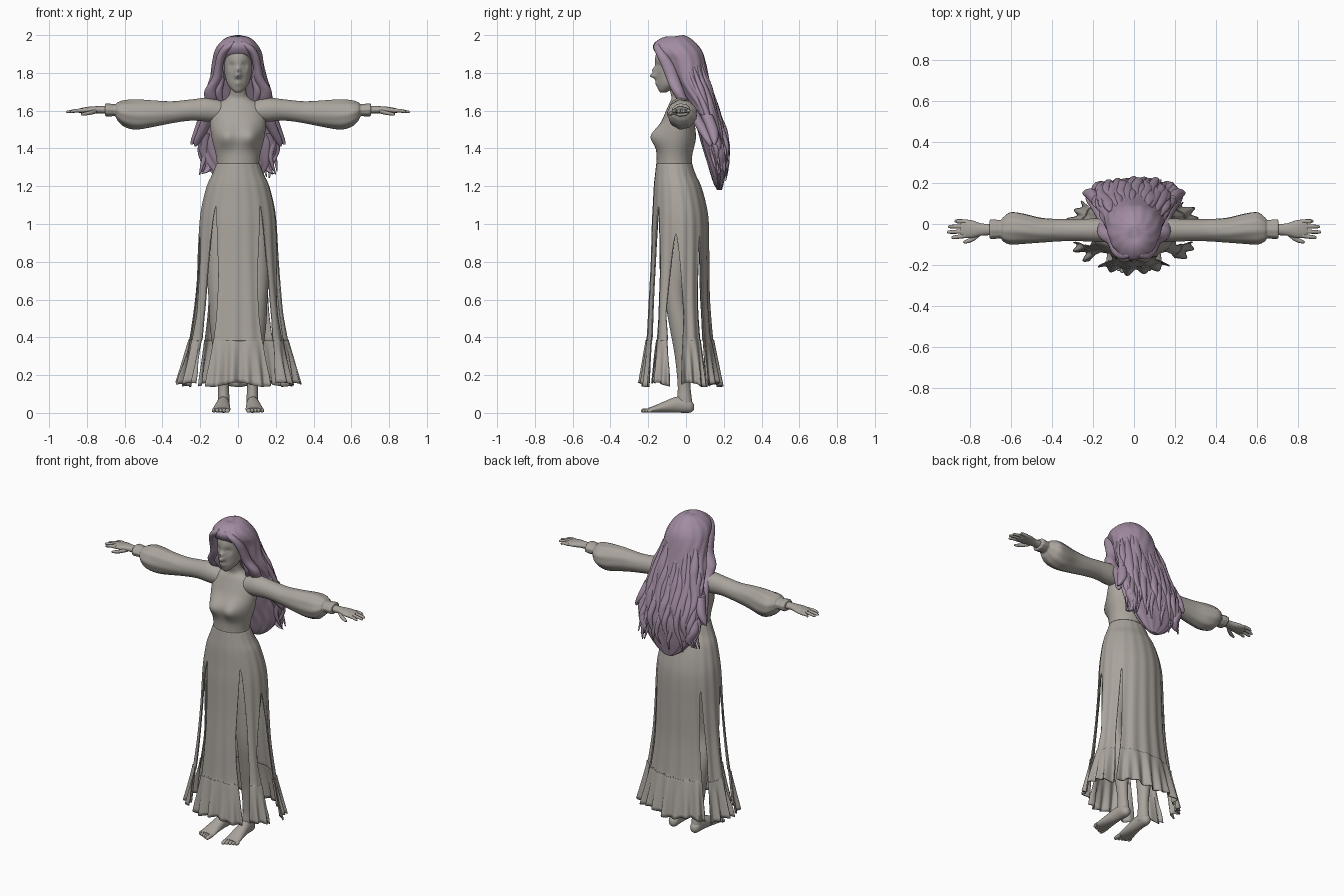
import bpy, bmesh, math, random
from mathutils import Vector

random.seed(4)


def material(name, rgb):
    m = bpy.data.materials.new(name)
    m.diffuse_color = (*rgb, 1)
    return m


GREY = material("warm grey", (0.40, 0.37, 0.335))
MAUVE = material("mauve hair", (0.36, 0.265, 0.36))


def finish(name, bm, mat):
    bmesh.ops.recalc_face_normals(bm, faces=bm.faces)
    me = bpy.data.meshes.new(name)
    bm.to_mesh(me)
    bm.free()
    ob = bpy.data.objects.new(name, me)
    bpy.context.collection.objects.link(ob)
    me.materials.append(mat)
    return ob


def spline(rows, sub):
    """Smooth interpolation through rows of numbers."""
    out = []
    for i in range(len(rows) - 1):
        a, b, c, d = rows[max(i - 1, 0)], rows[i], rows[i + 1], rows[min(i + 2, len(rows) - 1)]
        for k in range(sub):
            t = k / sub
            out.append([0.5 * (2 * q + (r - p) * t + (2 * p - 5 * q + 4 * r - s) * t * t
                               + (3 * q - p - 3 * r + s) * t ** 3)
                        for p, q, r, s in zip(a, b, c, d)])
    return out + [list(rows[-1])]


def loft(name, axis, rows, mat=GREY, n=24, sub=4, s=1, ripple=None):
    """Elliptical rings (position, centre1, centre2, radius1, radius2) along an axis; s mirrors x."""
    bm = bmesh.new()
    rings = []
    for p, c1, c2, r1, r2 in spline(rows, sub):
        ring = []
        for i in range(n):
            t = math.tau * i / n
            f = ripple(t, p) if ripple else 1
            u, v = c1 + max(r1, 0.001) * f * math.cos(t), c2 + max(r2, 0.001) * f * math.sin(t)
            co = {"x": (p, u, v), "y": (u, p, v), "z": (u, v, p)}[axis]
            ring.append(bm.verts.new((co[0] * s, co[1], co[2])))
        rings.append(ring)
    for a, b in zip(rings, rings[1:]):
        for i in range(n):
            j = (i + 1) % n
            bm.faces.new((a[i], a[j], b[j], b[i]))
    bm.faces.new(rings[0])
    bm.faces.new(rings[-1])
    return finish(name, bm, mat)


def bump(ob, centre, radius, offset):
    """Soft local push on a mesh."""
    c, o = Vector(centre), Vector(offset)
    for v in ob.data.vertices:
        v.co += o * math.exp(-(v.co - c).length_squared / (2 * radius ** 2))


# Bodice with neck
torso = loft("bodice_and_neck", "z", [
    (1.28, 0, -.062, .115, .093), (1.32, 0, -.062, .112, .093), (1.37, 0, -.06, .118, .094),
    (1.45, 0, -.048, .138, .10), (1.52, 0, -.042, .147, .09), (1.58, 0, -.035, .142, .078),
    (1.635, 0, -.03, .115, .06), (1.665, 0, -.03, .062, .047), (1.70, 0, -.042, .043, .042),
    (1.77, 0, -.06, .04, .042)], n=48, sub=6)
for s in (-1, 1):
    bump(torso, (s * .065, -.14, 1.465), .042, (0, -.05, 0))

# Head with sculpted features
head = loft("head", "z", [
    (1.695, 0, -.122, .012, .012), (1.71, 0, -.112, .032, .034), (1.74, 0, -.09, .055, .062),
    (1.78, 0, -.07, .068, .086), (1.84, 0, -.06, .075, .104), (1.90, 0, -.05, .075, .109),
    (1.95, 0, -.045, .055, .085), (1.97, 0, -.045, .02, .03)], n=64, sub=8)
bump(head, (0, -.158, 1.785), .011, (0, -.036, 0))
bump(head, (0, -.162, 1.815), .01, (0, -.018, 0))
bump(head, (0, -.15, 1.747), .014, (0, -.01, 0))
for s in (-1, 1):
    bump(head, (s * .032, -.15, 1.835), .014, (0, .014, 0))
    bump(head, (s * .032, -.145, 1.83), .007, (0, -.008, 0))

# Sleeves, hands, legs and feet
for s, side in ((-1, "left"), (1, "right")):
    loft(side + "_sleeve", "x", [
        (.08, -.03, 1.595, .05, .055), (.16, -.03, 1.605, .058, .063), (.25, -.03, 1.603, .054, .056),
        (.35, -.03, 1.592, .054, .058), (.45, -.03, 1.585, .06, .07), (.54, -.022, 1.58, .073, .079),
        (.60, -.02, 1.585, .078, .07), (.635, -.025, 1.595, .06, .05), (.65, -.025, 1.602, .044, .032),
        (.675, -.025, 1.603, .046, .033), (.70, -.025, 1.604, .046, .033), (.705, -.025, 1.604, .03, .02)],
        n=36, sub=6, s=s,
        ripple=lambda t, p: 1 + .03 * max(0, min(1, (p - .3) * 4)) * math.sin(9 * t + 8 * p))
    loft(side + "_hand", "x", [
        (.68, -.027, 1.604, .028, .022), (.74, -.027, 1.605, .029, .019), (.79, -.025, 1.603, .043, .018),
        (.83, -.023, 1.60, .044, .014), (.845, -.023, 1.60, .036, .009)], s=s)
    for k, (y, tip) in enumerate(((-.057, .89), (-.034, .91), (-.011, .905), (.012, .875))):
        loft(f"{side}_finger_{k + 1}", "x", [
            (.82, y, 1.601, .011, .011), (.86, y * 1.1, 1.60, .010, .009),
            (tip - .008, y * 1.15, 1.594, .008, .007), (tip, y * 1.15, 1.593, .003, .003)], n=10, s=s)
    loft(side + "_thumb", "x", [
        (.75, -.045, 1.597, .014, .012), (.785, -.072, 1.588, .013, .011),
        (.82, -.086, 1.582, .009, .008), (.832, -.088, 1.58, .003, .003)], n=10, s=s)
    loft(side + "_leg", "z", [
        (1.15, .07, -.03, .075, .085), (.95, .09, -.035, .085, .09), (.80, .095, -.048, .077, .075),
        (.62, .10, -.058, .057, .056), (.45, .094, -.03, .054, .056), (.30, .085, -.015, .042, .044),
        (.15, .078, -.01, .029, .034), (.08, .076, -.008, .031, .038), (.03, .076, -.002, .032, .04)],
        n=28, sub=5, s=s)
    loft(side + "_foot", "y", [
        (.042, .076, .03, .012, .015), (.02, .076, .035, .03, .034), (-.04, .078, .044, .034, .043),
        (-.11, .083, .032, .041, .031), (-.17, .087, .019, .047, .018), (-.20, .087, .014, .044, .013)], s=s)
    for k in range(5):
        x, tip = .056 + .018 * k, -.238 + .008 * k
        w = .013 if k == 0 else .010
        loft(f"{side}_toe_{k + 1}", "y", [
            (-.18, x, .014, w, .012), (tip + .01, x, .012, w, .011), (tip, x, .010, .005, .005)], n=10, s=s)

# Skirt: panels split by tapering slits, ending in a flared ruffle
PROFILE = spline([  # z, half width, front y, back y
    (1.32, .114, -.157, .032), (1.26, .138, -.164, .052), (1.20, .165, -.17, .08),
    (1.10, .19, -.175, .107), (1.00, .203, -.18, .12), (.80, .214, -.185, .122),
    (.60, .230, -.195, .125), (.40, .258, -.205, .14), (.37, .268, -.212, .148),
    (.15, .315, -.237, .183)], 7)
half = [(-52, 10, 1.10), (-9, 17, .95), (42, 5, .95)]  # centre, half width in degrees, top
SLITS = half + [(180 - c, w, z) for c, w, z in reversed(half)]


def opening(slit, z):
    w = slit[1] * min(1, max(0, slit[2] - z) / .4) ** .7
    return w * (1 - .45 * max(0, min(1, (.5 - z) / .3)))


bm = bmesh.new()
for i, a in enumerate(SLITS):
    b = SLITS[(i + 1) % len(SLITS)]
    end = b[0] + (360 if i == len(SLITS) - 1 else 0)
    cols = max(10, int((end - a[0]) / 1.6))
    rows = []
    for z, wide, front, back in PROFILE:
        lo, hi = a[0] + opening(a, z), end - opening(b, z)
        d = (1.32 - z) / 1.17
        flare = max(0, min(1, (.40 - z) / .25))
        row = []
        for k in range(cols + 1):
            t = math.radians(lo + (hi - lo) * k / cols)
            f = 1 + (.004 + .022 * d) * math.sin(18 * t) + .06 * flare * math.sin(26 * t + 1)
            row.append(bm.verts.new((wide * f * math.cos(t),
                                     (front + back) / 2 + (back - front) / 2 * f * math.sin(t),
                                     z + .012 * flare * math.sin(7 * t))))
        rows.append(row)
    for r, q in zip(rows, rows[1:]):
        for k in range(cols):
            bm.faces.new((r[k], r[k + 1], q[k + 1], q[k]))
bmesh.ops.remove_doubles(bm, verts=bm.verts, dist=.0002)
skirt = finish("skirt", bm, GREY)
cloth = skirt.modifiers.new("cloth thickness", "SOLIDIFY")
cloth.thickness, cloth.offset = .006, -1

# Hair: main mass, given as z, half width, front y, back y
MASS = [(2.0, .02, -.07, -.01), (1.985, .065, -.13, .02), (1.95, .103, -.172, .06),
        (1.91, .125, -.163, .088), (1.86, .135, -.115, .103), (1.78, .148, -.075, .12),
        (1.70, .17, -.025, .138), (1.60, .178, .03, .165), (1.50, .185, .06, .20),
        (1.40, .185, .09, .22), (1.30, .155, .12, .215), (1.22, .09, .145, .20), (1.18, .03, .165, .19)]
mass = loft("hair_mass", "z", [(z, 0, (f + b) / 2, w, (b - f) / 2) for z, w, f, b in MASS], MAUVE, n=96, sub=6,
            ripple=lambda t, z: 1 + (.012 + .04 * max(0, 1.9 - z)) * math.sin(13 * t + 2.5 * math.sin(z * 19)))
for x in (0,):
    bump(mass, (x, -.06, 2.0), .018, (0, 0, -.012))  # parting dip


def depth(z):
    """Centre and half depth of the hair at a height."""
    for (z1, _, f1, b1), (z0, _, f0, b0) in zip(MASS, MASS[1:]):
        if z >= z0:
            t = (z - z0) / (z1 - z0)
            f, b = f0 + (f1 - f0) * t, b0 + (b1 - b0) * t
            return (f + b) / 2, (b - f) / 2
    return .178, .015


# Wavy locks down the back and sides
COUNT = 26
for i in range(COUNT):
    ang = math.radians(-12 + 204 * i / (COUNT - 1))
    top, low = random.uniform(1.68, 1.86), random.uniform(1.20, 1.33)
    low += .05 * abs(math.cos(ang)) ** 2
    ph, size = random.uniform(0, 6.28), random.uniform(.022, .032)
    rows = []
    for k in range(10):
        t = k / 9
        z = top + (low - top) * t
        c, r = depth(z)
        sway = .018 * t * math.sin(11 * t + ph)
        wide = .135 + .055 * min(1, t * 1.6)
        taper = size * min(1, .35 + 3 * t) * (1 - t ** 3 * .88)
        rows.append((z, wide * math.cos(ang) + sway, c + r * .93 * math.sin(ang) + .012 * t * math.cos(9 * t + ph),
                     taper, taper * .75))
    loft(f"hair_lock_{i + 1}", "z", rows, MAUVE, n=12, sub=4)

# Face-framing locks, swept from the parting, and curled side tips
for s, side in ((-1, "left"), (1, "right")):
    loft(side + "_front_lock", "z", [
        (1.965, .025, -.13, .02, .03), (1.935, .055, -.142, .03, .03), (1.89, .088, -.122, .024, .032),
        (1.83, .103, -.093, .022, .034), (1.77, .112, -.07, .027, .034), (1.71, .142, -.045, .034, .033),
        (1.66, .142, -.02, .036, .03), (1.60, .15, .03, .03, .03), (1.50, .185, .09, .028, .03),
        (1.44, .215, .12, .02, .02), (1.41, .225, .13, .005, .005)], MAUVE, n=20, sub=5, s=s)
    loft(side + "_cheek_lock", "z", [
        (1.82, .092, -.075, .012, .02), (1.76, .09, -.06, .018, .022), (1.70, .105, -.05, .022, .02),
        (1.65, .092, -.025, .016, .016), (1.62, .08, -.01, .004, .004)], MAUVE, n=12, s=s)
    loft(side + "_side_curl", "z", [
        (1.58, .185, .11, .02, .03), (1.50, .205, .14, .027, .03), (1.45, .228, .15, .02, .02),
        (1.42, .247, .15, .005, .005)], MAUVE, n=12, s=s)
    loft(side + "_low_curl", "z", [
        (1.48, .165, .13, .03, .04), (1.38, .175, .17, .033, .035), (1.31, .15, .18, .026, .026),
        (1.275, .17, .17, .014, .014), (1.265, .195, .165, .004, .004)], MAUVE, n=12, s=s)

# Smooth shading with sharp edges kept
for ob in bpy.context.scene.objects:
    ob.select_set(True)
    bpy.context.view_layer.objects.active = ob
bpy.ops.object.shade_smooth_by_angle(angle=math.radians(50))
